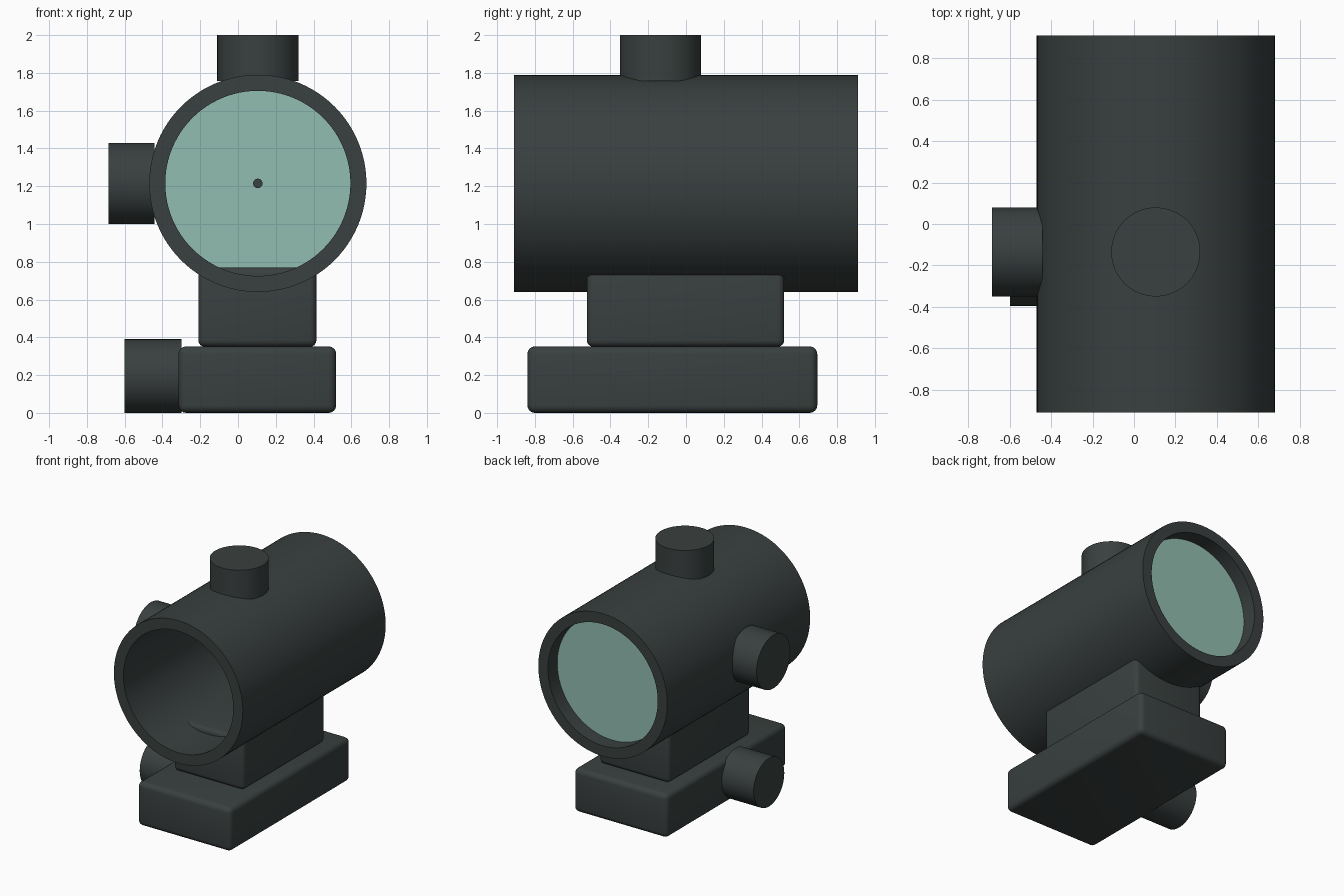
import bpy
import math
from mathutils import Vector

if "Cube" in bpy.data.objects:
    bpy.data.objects.remove(bpy.data.objects["Cube"], do_unlink=True)


def make_material(name, rgb, alpha=1.0):
    mat = bpy.data.materials.new(name)
    mat.use_nodes = True
    mat.diffuse_color = (*rgb, alpha)
    shader = mat.node_tree.nodes["Principled BSDF"]
    shader.inputs["Base Color"].default_value = (*rgb, 1.0)
    shader.inputs["Alpha"].default_value = alpha
    shader.inputs["Roughness"].default_value = 0.6
    return mat


BODY = make_material("charcoal body", (0.041, 0.051, 0.050))
GLASS = make_material("pale green glass", (0.29, 0.51, 0.44), 0.8)

AXIS_X, AXIS_Z = 0.105, 1.215      # optical axis
TURRET_Y = -0.135


def finish(obj, name, mat):
    obj.name = name
    obj.data.materials.append(mat)
    bpy.ops.object.shade_smooth_by_angle(angle=math.radians(35))
    return obj


def cylinder(name, start, end, radius, mat=BODY, sides=64):
    """Capped cylinder between two points."""
    a, b = Vector(start), Vector(end)
    turn = (b - a).to_track_quat('Z', 'Y').to_euler()
    bpy.ops.mesh.primitive_cylinder_add(
        vertices=sides, radius=radius, depth=(b - a).length,
        location=(a + b) / 2, rotation=turn)
    return finish(bpy.context.object, name, mat)


def rounded_box(name, low, high, bevel):
    """Box between two corners with rounded edges."""
    a, b = Vector(low), Vector(high)
    bpy.ops.mesh.primitive_cube_add(size=1, location=(a + b) / 2)
    obj = bpy.context.object
    obj.scale = b - a
    bpy.ops.object.transform_apply(location=False, rotation=False, scale=True)
    mod = obj.modifiers.new("Rounded edges", 'BEVEL')
    mod.width, mod.segments = bevel, 4
    bpy.ops.object.modifier_apply(modifier=mod.name)
    return finish(obj, name, BODY)


def tube(name, y0, y1, outer, inner, sides=96):
    """Open tube: a rectangular wall profile swept around the optical axis."""
    profile = [(outer, y0), (outer, y1), (inner, y1), (inner, y0)]
    n = len(profile)
    verts, faces = [], []
    for i in range(sides):
        t = math.tau * i / sides
        verts += [(r * math.cos(t), y, r * math.sin(t)) for r, y in profile]
        j = (i + 1) % sides
        for k in range(n):
            m = (k + 1) % n
            faces.append((i * n + k, i * n + m, j * n + m, j * n + k))
    mesh = bpy.data.meshes.new(name)
    mesh.from_pydata(verts, [], faces)
    obj = bpy.data.objects.new(name, mesh)
    bpy.context.collection.objects.link(obj)
    obj.location = (AXIS_X, 0, AXIS_Z)
    bpy.ops.object.select_all(action='DESELECT')
    obj.select_set(True)
    bpy.context.view_layer.objects.active = obj
    bpy.ops.object.mode_set(mode='EDIT')
    bpy.ops.mesh.select_all(action='SELECT')
    bpy.ops.mesh.normals_make_consistent(inside=False)
    bpy.ops.object.mode_set(mode='OBJECT')
    return finish(obj, name, BODY)


# Mount
rounded_box("mount_base", (-0.315, -0.84, 0), (0.52, 0.695, 0.352), 0.04)
rounded_box("mount_riser", (-0.21, -0.525, 0.35), (0.415, 0.52, 0.77), 0.035)
cylinder("clamp_knob", (-0.30, -0.2, 0.195), (-0.6, -0.2, 0.195), 0.195)

# Sight tube with lens and aiming dot
tube("sight_tube", -0.91, 0.91, 0.575, 0.49)
cylinder("lens", (AXIS_X, 0.78, AXIS_Z), (AXIS_X, 0.79, AXIS_Z), 0.492, GLASS, 96)
cylinder("aiming_dot", (AXIS_X, 0.772, AXIS_Z), (AXIS_X, 0.779, AXIS_Z), 0.025, BODY, 24)

# Adjustment turrets
cylinder("top_turret", (AXIS_X, TURRET_Y, 1.757), (AXIS_X, TURRET_Y, 2.0), 0.215)
cylinder("side_turret", (-0.443, TURRET_Y, AXIS_Z), (-0.685, TURRET_Y, AXIS_Z), 0.215)
